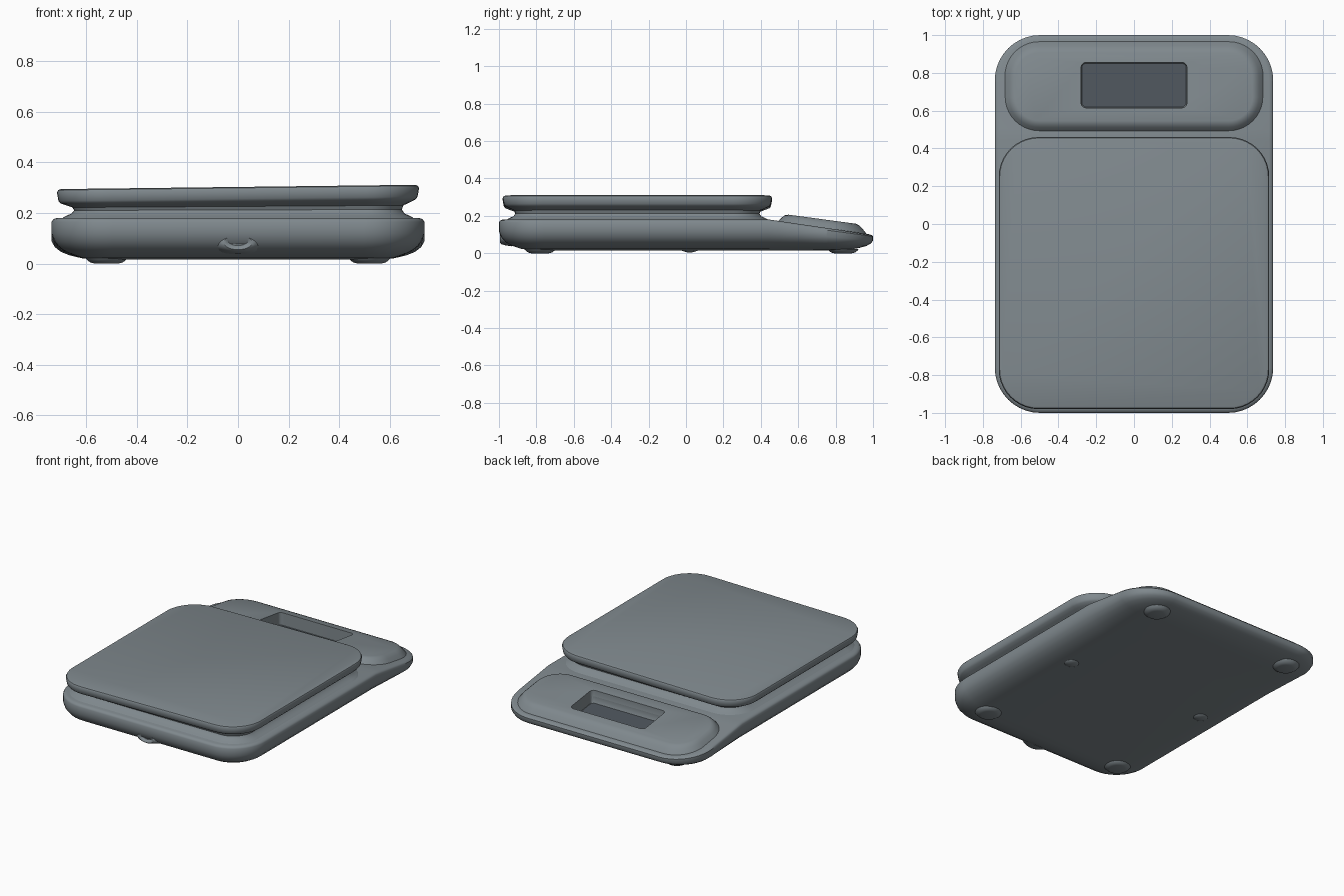
import bpy, bmesh, math

if "Cube" in bpy.data.objects:
    bpy.data.objects.remove(bpy.data.objects["Cube"])


def material(name, rgb):
    m = bpy.data.materials.new(name)
    m.diffuse_color = (*rgb, 1)
    m.use_nodes = True
    m.node_tree.nodes["Principled BSDF"].inputs["Base Color"].default_value = m.diffuse_color
    return m


slate = material("slate_grey", (0.215, 0.25, 0.27))
dark = material("dark_glass", (0.075, 0.09, 0.105))


def rounded_ring(hx, hy, r, cx, cy, z, seg=10):
    """Points of a rounded rectangle; a circle when r == hx == hy."""
    pts = []
    for k, (sx, sy) in enumerate(((1, 1), (-1, 1), (-1, -1), (1, -1))):
        for i in range(seg + 1):
            a = math.pi / 2 * (k + i / seg)
            pts.append((cx + sx * (hx - r) + r * math.cos(a),
                        cy + sy * (hy - r) + r * math.sin(a), z))
    return pts


def loft(name, rings, cuts=(), deform=None, mat=slate):
    """Skin a list of rings, cap both ends, cut across y, then bend."""
    bm = bmesh.new()
    rows = [[bm.verts.new(p) for p in ring] for ring in rings]
    n = len(rows[0])
    for a, b in zip(rows, rows[1:]):
        for i in range(n):
            j = (i + 1) % n
            bm.faces.new((a[i], a[j], b[j], b[i]))
    bm.faces.new(rows[0][::-1])
    bm.faces.new(rows[-1])
    bmesh.ops.remove_doubles(bm, verts=bm.verts, dist=1e-5)
    for y in cuts:
        bmesh.ops.bisect_plane(bm, geom=bm.verts[:] + bm.edges[:] + bm.faces[:],
                               plane_co=(0, y, 0), plane_no=(0, 1, 0))
    if deform:
        for v in bm.verts:
            v.co.z = deform(*v.co)
    bmesh.ops.recalc_face_normals(bm, faces=bm.faces)
    me = bpy.data.meshes.new(name)
    bm.to_mesh(me)
    bm.free()
    me.materials.append(mat)
    ob = bpy.data.objects.new(name, me)
    bpy.context.collection.objects.link(ob)
    return ob


def block(name, hx, hy, r, cx, cy, profile, **kw):
    """Rounded block from a profile of (inset, z) pairs."""
    return loft(name, [rounded_ring(hx - d, hy - d, r - d, cx, cy, z)
                       for d, z in profile], **kw)


def activate(ob):
    bpy.ops.object.select_all(action='DESELECT')
    ob.select_set(True)
    bpy.context.view_layer.objects.active = ob


# Body: rounded underside, thinning toward the back
def body_slope(x, y, z):
    f = 1 - 0.5 * max(0, y - 0.44) / 0.56
    return 0.016 + (z - 0.016) * f


body = block("body", 0.737, 1.0, 0.24, 0, 0,
             [(0.18, 0.016), (0.12, 0.023), (0.07, 0.04), (0.035, 0.06),
              (0.012, 0.086), (0, 0.118), (0, 0.165), (0.006, 0.175),
              (0.022, 0.181)],
             cuts=(0.44, 0.5, 0.6, 0.75), deform=body_slope)


# Raised display panel with soft flared sides, tilted down to the back
def panel_slope(x, y, z):
    return z - 0.134 * (y - 0.52)


panel = block("display_panel", 0.672, 0.225, 0.17, 0, 0.727,
              [(-0.03, 0.12), (-0.025, 0.148), (-0.008, 0.17), (0.01, 0.19),
               (0.026, 0.204), (0.045, 0.21)], deform=panel_slope)

# Screen recess cut through panel and body
cutter = block("screen_cutter", 0.284, 0.124, 0.03, 0, 0.735,
               [(0.02, 0.11), (0.006, 0.125), (0, 0.4)], deform=panel_slope,
               mat=dark)
cutter.hide_render = True
for ob in (body, panel):
    m = ob.modifiers.new("recess", 'BOOLEAN')
    m.operation = 'DIFFERENCE'
    m.solver = 'EXACT'
    m.object = cutter
    activate(ob)
    bpy.ops.object.modifier_apply(modifier=m.name)
bpy.data.objects.remove(cutter)

# Dark screen on the recess floor
screen = block("screen", 0.276, 0.116, 0.024, 0, 0.735,
               [(0, 0.105), (0, 0.124)], deform=panel_slope, mat=dark)


# Weighing platform with flared neck, resting very slightly askew
def platform_tilt(x, y, z):
    return z + 0.012 * x * min(1, max(0, (z - 0.2) / 0.05))


platform = block("weighing_platform", 0.716, 0.72, 0.21, 0, -0.26,
                 [(0.015, 0.176), (0.035, 0.188), (0.058, 0.198),
                  (0.068, 0.212), (0.062, 0.226), (0.035, 0.237),
                  (0.014, 0.246), (0.006, 0.256), (0, 0.29),
                  (0.005, 0.299), (0.016, 0.303)], deform=platform_tilt)

# Front socket: oval lip with a shallow dimple
rings = []
for rx, rz, y in ((0.13, 0.046, -0.93), (0.09, 0.04, -0.968),
                  (0.07, 0.034, -0.988), (0.056, 0.028, -0.994),
                  (0.044, 0.021, -0.991), (0.03, 0.012, -0.98)):
    rings.append([(rx * math.cos(a), y, 0.083 + rz * math.sin(a))
                  for a in (2 * math.pi * i / 32 for i in range(32))])
socket = loft("front_socket", rings)

# Feet: four at the corners, two small ones midway
feet = []
for side, sx in (("left", -1), ("right", 1)):
    for place, y, r, low in (("front", -0.78, 0.085, 0),
                             ("middle", 0.02, 0.05, 0.005),
                             ("back", 0.84, 0.085, 0)):
        feet.append(block(f"{side}_{place}_foot", r, r, r, sx * 0.52, y,
                          [(0, 0.024), (0.008, 0.014), (0.022, low + 0.004),
                           (0.038, low)]))

for ob in [body, panel, screen, platform, socket] + feet:
    activate(ob)
    bpy.ops.object.shade_smooth_by_angle(angle=math.radians(40))
